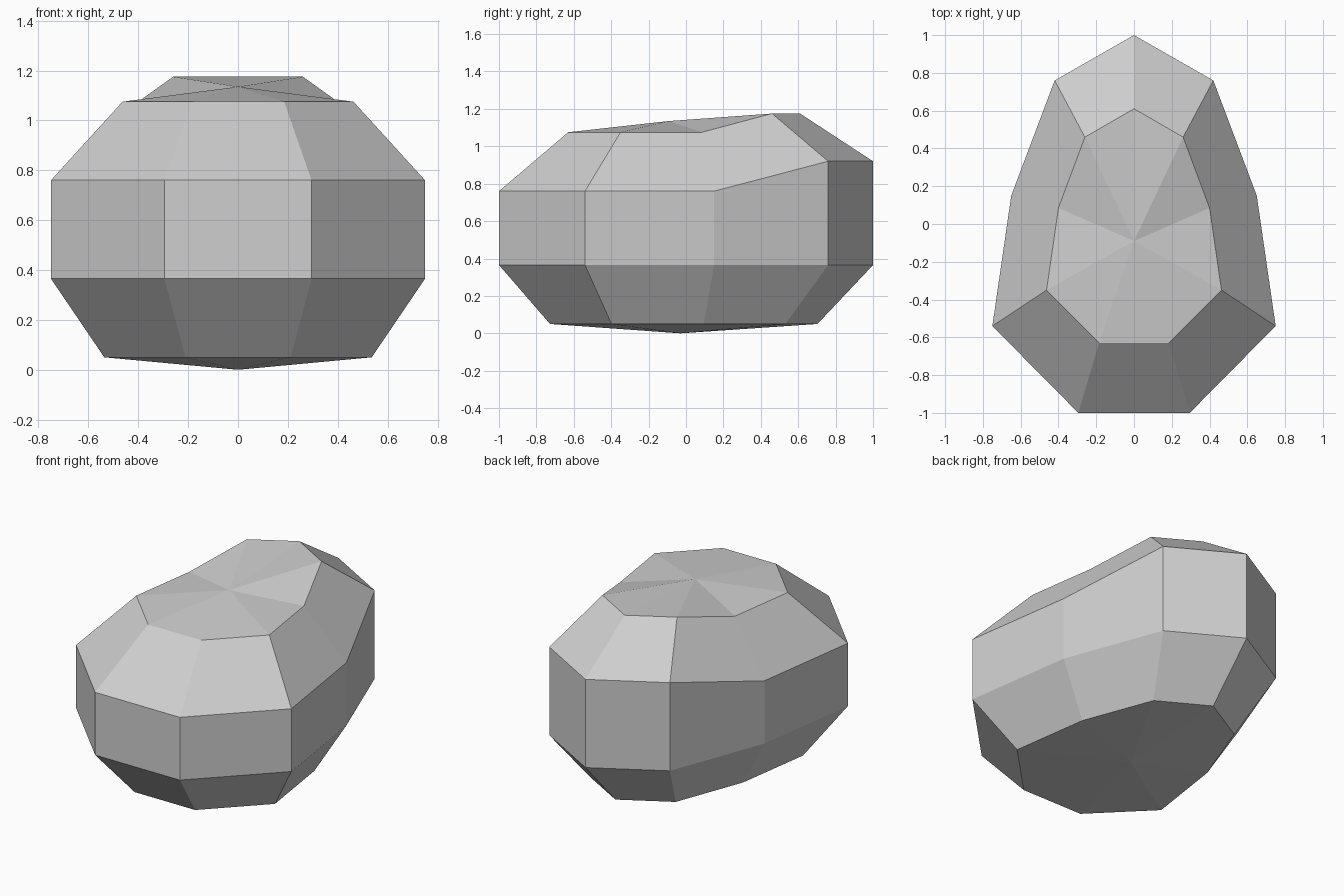
import bpy
import bmesh

cube = bpy.data.objects.get("Cube")
if cube:
    bpy.data.objects.remove(cube, do_unlink=True)

# Stone colour
stone = bpy.data.materials.new("grey stone")
stone.use_nodes = True
grey = (0.62, 0.62, 0.62, 1)
stone.diffuse_color = grey
stone.node_tree.nodes["Principled BSDF"].inputs["Base Color"].default_value = grey

# Half outlines from the back tip to the front edge
girth = [(0, 1), (0.42, 0.76), (0.65, 0.15), (0.75, -0.54), (0.295, -1)]
crown = [(0, 0.61), (0.26, 0.46), (0.40, 0.085), (0.463, -0.35), (0.185, -0.63)]
base = [(x * 0.715, y * 0.715 - 0.012) for x, y in girth]

bm = bmesh.new()


def ring(half, z_front, z_back):
    """Mirror a half outline into a closed ring; its rear points sit at z_back."""
    outline = half + [(-x, y) for x, y in reversed(half[1:])]
    return [bm.verts.new((x, y, z_back if y > 0.4 else z_front)) for x, y in outline]


def cap(loop, centre):
    """Close a ring with a fan around a centre point."""
    tip = bm.verts.new(centre)
    for a, b in zip(loop, loop[1:] + loop[:1]):
        bm.faces.new((a, b, tip))


# Stacked rings, bridged with flat facets
rings = [ring(base, 0.05, 0.05), ring(girth, 0.365, 0.365),
         ring(girth, 0.76, 0.92), ring(crown, 1.075, 1.175)]
for low, high in zip(rings, rings[1:]):
    for i in range(len(low)):
        j = (i + 1) % len(low)
        bm.faces.new((low[i], low[j], high[j], high[i]))

# Shallow fans at the bottom and top
cap(rings[0], (0, -0.03, 0))
cap(rings[-1], (0, -0.09, 1.135))
bmesh.ops.recalc_face_normals(bm, faces=bm.faces)

mesh = bpy.data.meshes.new("rock")
bm.to_mesh(mesh)
bm.free()
mesh.materials.append(stone)
bpy.context.collection.objects.link(bpy.data.objects.new("rock", mesh))
